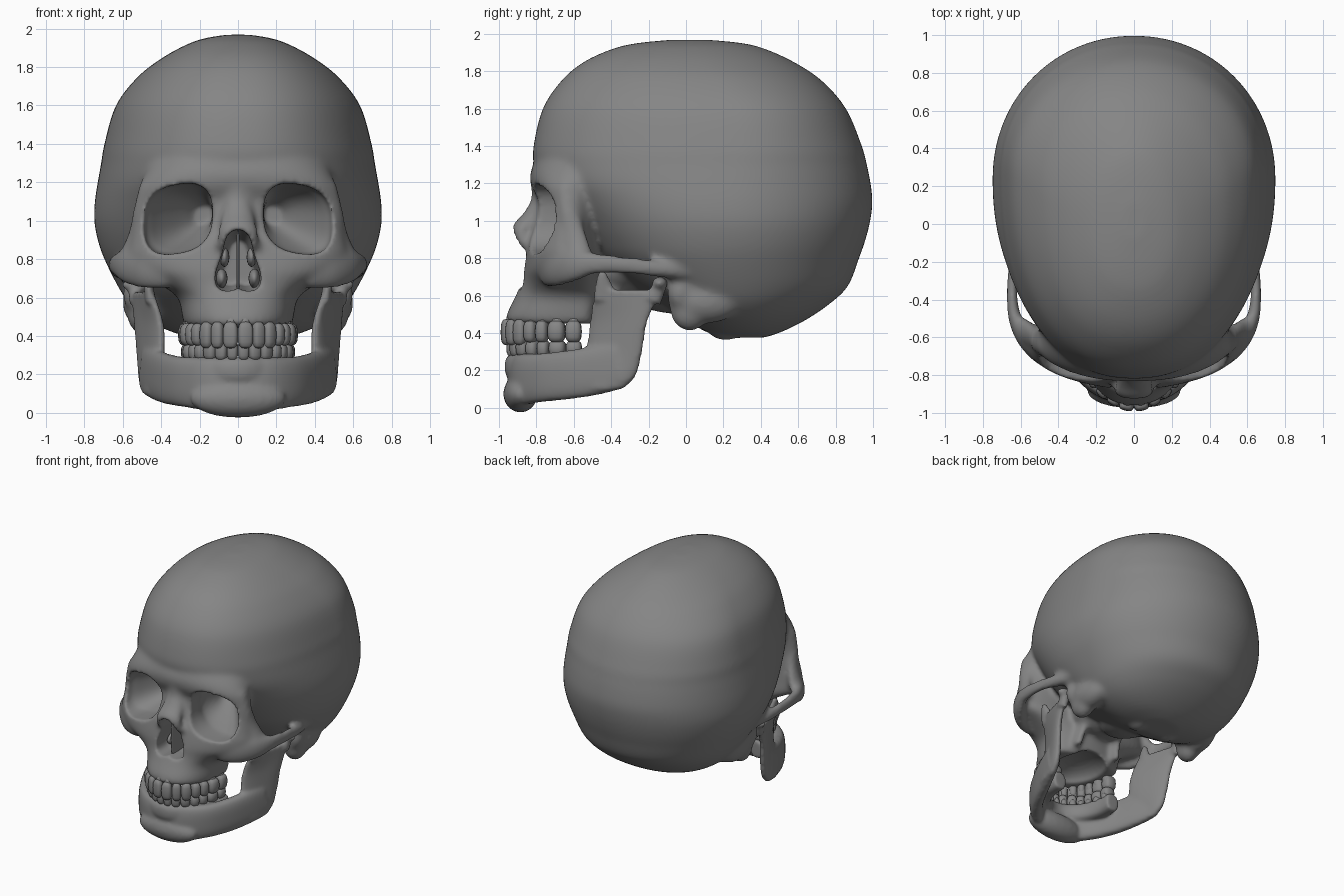
import bpy, bmesh, math
from mathutils import Vector, Matrix

if "Cube" in bpy.data.objects:
    bpy.data.objects.remove(bpy.data.objects["Cube"])

bone = bpy.data.materials.new("bone_grey")
bone.diffuse_color = (.235, .235, .235, 1)
bone.use_nodes = True
bone.node_tree.nodes["Principled BSDF"].inputs["Base Color"].default_value = bone.diffuse_color


def spow(v, p):
    return math.copysign(abs(v) ** p, v)


def spline(rows, k=5):
    """Catmull-Rom interpolation through rows of numbers."""
    out = []
    for i in range(len(rows) - 1):
        p0, p1, p2 = rows[max(i - 1, 0)], rows[i], rows[i + 1]
        p3 = rows[min(i + 2, len(rows) - 1)]
        for j in range(k):
            t = j / k
            out.append([b + 0.5 * t * (c - a + t * (2 * a - 5 * b + 4 * c - d + t * (3 * (b - c) + d - a)))
                        for a, b, c, d in zip(p0, p1, p2, p3)])
    return out + [list(rows[-1])]


def loft(bm, rings):
    vs = [[bm.verts.new(p) for p in r] for r in rings]
    n = len(vs[0])
    for a, b in zip(vs, vs[1:]):
        for i in range(n):
            bm.faces.new((a[i], a[(i + 1) % n], b[(i + 1) % n], b[i]))
    bm.faces.new(vs[0])
    bm.faces.new(vs[-1])


def circle(n, back=None, seg=40):
    """Unit superellipse of exponent n, optionally another exponent for the back half."""
    out = []
    for i in range(seg):
        a = 2 * math.pi * i / seg
        e = 2 / (back if back and math.sin(a) > 0 else n)
        out.append((spow(math.cos(a), e), spow(math.sin(a), e)))
    return out


def slices(bm, rows, n, back):
    """Egg-shaped horizontal slices: z, front y, back y, half width, y of widest point."""
    loft(bm, [[(hw * c, yw + s * ((yw - yf) if s < 0 else (yb - yw)), z) for c, s in circle(n, back, 120)]
              for z, yf, yb, hw, yw in spline(rows, 10)])


def tube(bm, rows, n=2.0, sign=1):
    """Oval tube along a path: x, y, z, sideways radius, upright radius."""
    pts = spline([(sign * r[0],) + tuple(r[1:]) for r in rows])
    pos = [Vector(p[:3]) for p in pts]
    d = pos[-1] - pos[0]
    ref = Vector((0, 1, 0)) if abs(d.z) > 0.7 * d.length else Vector((0, 0, 1))
    rings = []
    for i, p in enumerate(pts):
        t = (pos[min(i + 1, len(pos) - 1)] - pos[max(i - 1, 0)]).normalized()
        side = t.cross(ref).normalized()
        up = side.cross(t)
        rings.append([pos[i] + side * (p[3] * c) + up * (p[4] * s) for c, s in circle(n)])
    loft(bm, rings)


def blob(bm, c, r, box=1.0, turn=0.0, seg=24):
    """Ellipsoid, boxier when box < 1."""
    m = Matrix.Translation(c) @ Matrix.Rotation(turn, 4, "Z")
    for v in bmesh.ops.create_uvsphere(bm, u_segments=seg, v_segments=seg // 2, radius=1)["verts"]:
        v.co = m @ Vector([spow(q, box) * k for q, k in zip(v.co, r)])


def finish(bm, name):
    bmesh.ops.recalc_face_normals(bm, faces=bm.faces[:])
    me = bpy.data.meshes.new(name)
    bm.to_mesh(me)
    me.shade_smooth()
    me.materials.append(bone)
    ob = bpy.data.objects.new(name, me)
    bpy.context.collection.objects.link(ob)
    return ob


def apply(ob, kind, **props):
    m = ob.modifiers.new(kind, kind)
    for k, v in props.items():
        setattr(m, k, v)
    bpy.context.view_layer.objects.active = ob
    bpy.ops.object.modifier_apply(modifier=m.name)


def fuse(ob, size, smooth):
    apply(ob, "REMESH", mode="VOXEL", voxel_size=size)
    apply(ob, "SMOOTH", factor=0.5, iterations=smooth)
    ob.data.shade_smooth()


# --- cranium and face, fused into one bone ---
bm = bmesh.new()
slices(bm, [(.375, .20, .42, .14, .30), (.41, .10, .52, .31, .30), (.47, 0, .64, .45, .28),
            (.55, -.12, .76, .55, .26), (.65, -.28, .865, .62, .25), (.80, -.46, .925, .695, .24),
            (.90, -.54, .96, .73, .24), (1.0, -.61, .985, .748, .24), (1.1, -.69, .997, .745, .24),
            (1.2, -.775, .987, .73, .25), (1.3, -.812, .967, .712, .26), (1.4, -.815, .94, .695, .27),
            (1.6, -.765, .855, .635, .25), (1.75, -.665, .725, .52, .17), (1.85, -.545, .575, .39, .08),
            (1.92, -.39, .42, .26, .03), (1.95, -.26, .30, .17, .03), (1.968, -.08, .12, .06, .02)], 2.25, 2.05)
slices(bm, [(.45, -.958, -.45, .28, -.55), (.50, -.958, -.45, .29, -.55), (.60, -.91, -.42, .315, -.55),
            (.67, -.88, -.43, .41, -.57), (.74, -.87, -.45, .54, -.58), (.82, -.855, -.46, .575, -.60),
            (.90, -.835, -.45, .56, -.61), (1.0, -.80, -.43, .54, -.62), (1.1, -.79, -.42, .53, -.62),
            (1.18, -.825, -.40, .51, -.61), (1.25, -.832, -.36, .485, -.56), (1.34, -.80, -.30, .46, -.46),
            (1.44, -.74, -.28, .42, -.40)], 2.3, 2)
# nasal bones and skull base
tube(bm, [(0, -.785, 1.2, .06, .045), (0, -.79, 1.1, .065, .04), (0, -.835, 1.0, .09, .052),
          (0, -.88, .94, .105, .055), (0, -.86, .86, .12, .03)])
blob(bm, (0, -.35, .75), (.25, .2, .15))
blob(bm, (0, 0, .60), (.2, .3, .1))
for s in (1, -1):
    # cheekbone and zygomatic arch
    tube(bm, [(.36, -.745, .745, .05, .10), (.48, -.70, .75, .05, .105), (.575, -.61, .76, .045, .09),
              (.63, -.50, .772, .036, .062), (.645, -.38, .768, .029, .05), (.64, -.25, .755, .029, .048),
              (.61, -.12, .74, .045, .045), (.57, 0, .73, .06, .045), (.58, .12, .74, .06, .03)], sign=s)
    # outer eye-socket pillar
    tube(bm, [(.48, -.64, 1.19, .03, .05), (.515, -.625, 1.05, .03, .05), (.54, -.59, .93, .03, .055),
              (.585, -.56, .80, .04, .07)], sign=s)
    # mastoid process with bone around it, occipital condyle, pterygoid plate
    blob(bm, (s * .50, .02, .52), (.078, .105, .11))
    blob(bm, (s * .50, .10, .57), (.10, .20, .12))
    blob(bm, (s * .53, -.03, .62), (.07, .07, .10))
    blob(bm, (s * .13, .21, .43), (.07, .10, .07))
    tube(bm, [(s * .15, -.38, .75, .04, .08), (s * .16, -.42, .62, .03, .07), (s * .18, -.43, .49, .03, .04)])
skull = finish(bm, "skull")
fuse(skull, .016, 9)

# --- cutter for eye sockets, nose opening and palate ---
bm = bmesh.new()
for s in (1, -1):
    rows = [(-1.05, .312, 1.01, .18, .178), (-.72, .312, 1.01, .18, .178), (-.62, .28, 1.015, .165, .16),
            (-.48, .235, 1.025, .10, .11), (-.36, .18, 1.03, .05, .05)]
    loft(bm, [[(s * (x + a * c), y, z + b * q - .16 * a * c) for c, q in circle(2.6)]
              for y, x, z, a, b in spline(rows)])
half = spline([(.004, .955), (.055, .925), (.085, .82), (.12, .71), (.10, .645), (.035, .635), (.004, .65)], 3)
pear = half + [[-x, z] for x, z in reversed(half)]
loft(bm, [[(x * k, y, .75 + (z - .75) * k) for x, z in pear] for y, k in ((-1.1, 1), (-.75, 1), (-.55, .75))])
blob(bm, (0, -.63, .43), (.19, .25, .11))
cutter = finish(bm, "cutter")
cutter.hide_render = True
apply(skull, "BOOLEAN", operation="DIFFERENCE", solver="EXACT", object=cutter)
bpy.data.objects.remove(cutter)
fuse(skull, .0135, 4)

# --- nasal septum and turbinates ---
bm = bmesh.new()
blob(bm, (0, -.70, .77), (.009, .15, .18), .5)
for s in (1, -1):
    blob(bm, (s * .085, -.67, .70), (.03, .10, .05))
    blob(bm, (s * .07, -.65, .81), (.025, .08, .05))
finish(bm, "nasal_septum")

# --- lower jaw ---
bm = bmesh.new()
side = [(.15, -.88, .15, .048, .138), (.27, -.785, .16, .05, .13), (.36, -.64, .175, .05, .13),
        (.43, -.48, .20, .045, .13), (.48, -.35, .23, .035, .125)]
tube(bm, [(-r[0],) + r[1:] for r in reversed(side)] + [(0, -.905, .147, .046, .14)] + side, 2.8)
blob(bm, (0, -.885, .075), (.25, .092, .10))
# ridge that carries the lower teeth
tube(bm, [(.25 * math.sin(a), -.57 - .345 * math.cos(a), .22, .055, .07)
          for a in [math.radians(d) for d in range(-96, 97, 16)]], 2.5)
for s in (1, -1):
    # ramus plate: z, front x and y, back x and y, half thickness
    rows = [(.10, .44, -.52, .48, -.34, .03), (.17, .42, -.54, .50, -.27, .036), (.30, .395, -.53, .515, -.235, .036),
            (.45, .395, -.515, .53, -.21, .033), (.56, .425, -.50, .54, -.165, .03), (.63, .45, -.48, .545, -.14, .026)]
    rings = []
    for z, xf, yf, xb, yb, th in spline(rows):
        mid, arm = Vector(((xf + xb) / 2, (yf + yb) / 2, z)), Vector(((xb - xf) / 2, (yb - yf) / 2, 0))
        across = Vector((arm.y, -arm.x, 0)).normalized() * th
        rings.append([Vector((s * p.x, p.y, p.z)) for p in [mid + arm * c + across * q for c, q in circle(2.5)]])
    loft(bm, rings)
    # coronoid and condyle
    tube(bm, [(s * .455, -.43, .58, .03, .065), (s * .465, -.44, .65, .025, .05), (s * .48, -.45, .73, .018, .02)])
    tube(bm, [(s * .535, -.18, .57, .03, .05), (s * .535, -.15, .63, .035, .04), (s * .53, -.14, .67, .05, .035)])
    blob(bm, (s * .525, -.14, .665), (.08, .042, .036))
fuse(finish(bm, "lower_jaw"), .0125, 8)


# --- teeth, walked along an oval arch from the midline ---
def teeth(name, rx, ry, z, half_h, scale, lower):
    bm = bmesh.new()
    widths = [.06 if lower else .08, .068, .074, .068, .068, .095, .09]
    a = 0.0
    for i, (w, d) in enumerate(zip(widths, [.03, .03, .036, .043, .043, .05, .048])):
        w *= scale
        step = lambda t: math.hypot(rx * math.cos(t), ry * math.sin(t))
        m = a + w / 2 / step(a)
        m = a + w / 2 / step((a + m) / 2)
        a = m + w / 2 / step(m)
        turn = math.atan2(ry * math.sin(m), rx * math.cos(m))
        h = half_h * (1 if i < 3 else .85)
        zc = z + (half_h - h) * (-1 if lower else .3)
        for s in (1, -1):
            # crown, then a narrower neck sunk into the bone
            x, y = s * rx * math.sin(m), -.58 - ry * math.cos(m)
            blob(bm, (x, y, zc), (w * .51, d, h), .68, s * turn, 16)
            blob(bm, (x * .95, y + .02 * math.cos(m), zc + (-.04 if lower else .03)), (w * .38, d * .8, h), .8, s * turn, 12)
    return finish(bm, name)


teeth("upper_teeth", .265, .383, .405, .07, .98, False)
teeth("lower_teeth", .25, .352, .325, .052, .95, True)
